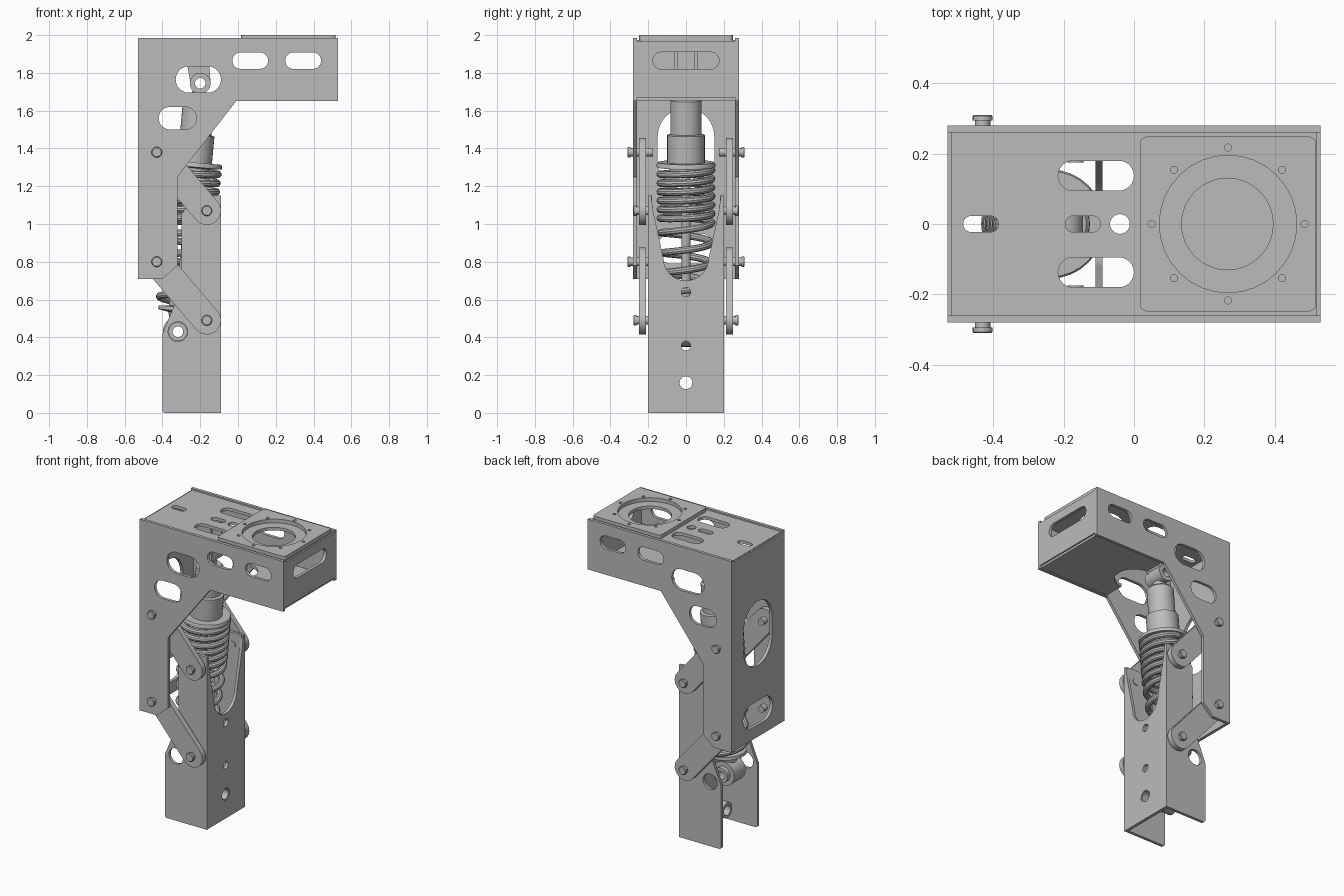
import bpy, bmesh, math
from mathutils import Matrix, Vector

if "Cube" in bpy.data.objects:
    bpy.data.objects.remove(bpy.data.objects["Cube"])

GREY = (0.5, 0.5, 0.5, 1)
metal = bpy.data.materials.new("grey metal")
metal.use_nodes = True
metal.diffuse_color = GREY
metal.node_tree.nodes["Principled BSDF"].inputs["Base Color"].default_value = GREY

# Sketch plane to world: "x" takes (y, z), "y" takes (x, z), "z" takes (x, y)
PLANES = {
    "x": Matrix(((0, 0, 1, 0), (1, 0, 0, 0), (0, 1, 0, 0), (0, 0, 0, 1))),
    "y": Matrix(((1, 0, 0, 0), (0, 0, -1, 0), (0, 1, 0, 0), (0, 0, 0, 1))),
    "z": Matrix.Identity(4),
}


def add(name, mesh, matrix):
    ob = bpy.data.objects.new(name, mesh)
    bpy.context.collection.objects.link(ob)
    mesh.transform(matrix)
    mesh.materials.clear()
    mesh.materials.append(metal)
    bpy.ops.object.select_all(action="DESELECT")
    ob.select_set(True)
    bpy.context.view_layer.objects.active = ob
    bpy.ops.object.shade_smooth_by_angle(angle=math.radians(35))
    return ob


def curve_mesh(curve):
    tmp = bpy.data.objects.new("tmp", curve)
    bpy.context.collection.objects.link(tmp)
    bpy.context.view_layer.update()
    mesh = bpy.data.meshes.new_from_object(
        tmp.evaluated_get(bpy.context.evaluated_depsgraph_get()))
    bpy.data.objects.remove(tmp)
    return mesh


def spline(curve, pts, cyclic=True):
    s = curve.splines.new("POLY")
    s.points.add(len(pts) - 1)
    for p, q in zip(s.points, pts):
        p.co = (*q, 0, 1) if len(q) == 2 else (*q, 1)
    s.use_cyclic_u = cyclic


def capsule(a, b, r, n=12):
    """Rounded slot outline between two points; equal points give a circle."""
    a, b = Vector(a), Vector(b)
    t = math.atan2(b.y - a.y, b.x - a.x)
    ends = ((b, t - math.pi / 2), (a, t + math.pi / 2))
    return [c + Vector((math.cos(s + math.pi * i / n), math.sin(s + math.pi * i / n))) * r
            for c, s in ends for i in range(n + (a != b))]


def circle(x, y, r):
    return capsule((x, y), (x, y), r, 16)


def slot(x, y, w, h):
    d = abs(w - h) / 2
    off = Vector((d, 0)) if w > h else Vector((0, d))
    return capsule(Vector((x, y)) - off, Vector((x, y)) + off, min(w, h) / 2)


def rect(x0, x1, y0, y1):
    return [(x0, y0), (x1, y0), (x1, y1), (x0, y1)]


def plate(name, plane, lo, hi, outline, holes=()):
    """Sheet with holes, spanning lo to hi along the plane's normal."""
    c = bpy.data.curves.new(name, "CURVE")
    c.dimensions, c.fill_mode, c.extrude = "2D", "BOTH", (hi - lo) / 2
    for loop in (outline, *holes):
        spline(c, loop)
    axis = Vector([plane == k for k in "xyz"])
    return add(name, curve_mesh(c), Matrix.Translation(axis * (lo + hi) / 2) @ PLANES[plane])


def lathe(name, profile, matrix, steps=32):
    """Revolve (radius, height) points round local z."""
    bm = bmesh.new()
    vs = [bm.verts.new((r, 0, h)) for r, h in profile]
    es = [bm.edges.new(p) for p in zip(vs, vs[1:])]
    bmesh.ops.spin(bm, geom=vs + es, cent=(0, 0, 0), axis=(0, 0, 1),
                   angle=2 * math.pi, steps=steps)
    bmesh.ops.remove_doubles(bm, verts=bm.verts, dist=1e-5)
    bmesh.ops.recalc_face_normals(bm, faces=bm.faces)
    mesh = bpy.data.meshes.new(name)
    bm.to_mesh(mesh)
    bm.free()
    return add(name, mesh, matrix)


def tube(name, axis, at, r, hole, length):
    h = length / 2
    prof = [(hole, -h), (r, -h), (r, h), (hole, h), (hole, -h)]
    return lathe(name, prof, Matrix.Translation(at) @ PLANES[axis])


# Upper bracket: side cheeks, back, top, end and underside sheets
T = 0.02
UP, LOW = (-0.43, 1.38), (-0.43, 0.80)
cheek = [(-0.53, 0.71), (-0.4, 0.71), (-0.32, 0.78), (-0.32, 1.25), (-0.01, 1.65),
         (0.53, 1.65), (0.53, 1.985), (-0.53, 1.985)]
cheek_holes = [slot(0.065, 1.865, 0.19, 0.088), slot(0.345, 1.865, 0.19, 0.088),
               slot(-0.21, 1.765, 0.24, 0.14), slot(-0.32, 1.56, 0.2, 0.12)]
for side, s in (("right", -1), ("left", 1)):
    y0, y1 = sorted((s * 0.26, s * 0.28))
    plate(side + "_bracket_cheek", "y", y0, y1, cheek, cheek_holes)
plate("bracket_back", "x", -0.53, -0.51, rect(-0.26, 0.26, 0.71, 1.97),
      [slot(0, 1.4, 0.3, 0.43), slot(0, 0.87, 0.31, 0.16)])
plate("bracket_end", "x", 0.51, 0.53, rect(-0.26, 0.26, 1.67, 1.97),
      [slot(0, 1.865, 0.35, 0.09)])
plate("bracket_top", "z", 1.955, 1.975, rect(-0.52, 0.52, -0.26, 0.26),
      [slot(-0.108, 0.137, 0.215, 0.085), slot(-0.108, -0.137, 0.215, 0.085),
       slot(-0.435, 0, 0.1, 0.046), slot(-0.145, 0, 0.1, 0.046),
       circle(-0.04, 0, 0.028), circle(0.265, 0, 0.13)])
notch = [(0.12 * math.sin(a), 0.12 * math.cos(a))
         for a in [math.pi * i / 16 for i in range(17)]]
plate("bracket_underside", "z", 1.655, 1.675,
      [(0, 0.26), *notch, (0, -0.26), (0.52, -0.26), (0.52, 0.26)])

# Mounting plate with a ring of screw holes
CX = 0.267
screws = [circle(CX + 0.217 * math.cos(k * math.pi / 4),
                 0.217 * math.sin(k * math.pi / 4), 0.01) for k in range(8)]
corners = [(CX + sx * 0.23, sy * 0.228, a) for sx, sy, a in
           ((1, 1, 0), (-1, 1, 1), (-1, -1, 2), (1, -1, 3))]
rounded = [(x + 0.02 * math.cos((a + i / 4) * math.pi / 2),
            y + 0.02 * math.sin((a + i / 4) * math.pi / 2))
           for x, y, a in corners for i in range(5)]
plate("mounting_plate", "z", 1.975, 2.0, rounded, [circle(CX, 0, 0.195), *screws])

# Lower leg channel: front sheet with a deep U notch, and two side sheets
u_bottom = [(0.12 * math.cos(a), 0.82 - 0.12 * math.sin(a))
            for a in [math.pi * i / 16 for i in range(17)]]
plate("leg_front", "x", -0.11, -0.09,
      [(-0.2, 0), (0.2, 0), (0.2, 1.15), (0.185, 1.15), (0.172, 1.06), *u_bottom,
       (-0.172, 1.06), (-0.185, 1.15), (-0.2, 1.15)],
      [circle(0, 0.64, 0.025), circle(0, 0.355, 0.025), circle(0, 0.16, 0.04)])
leg_side = [(-0.39, 0), (-0.1, 0), (-0.1, 1.15), (-0.23, 1.15), (-0.3, 1.05),
            (-0.3, 0.66), (-0.4, 0.42), (-0.4, 0.01)]
for side, s in (("right", -1), ("left", 1)):
    y0, y1 = sorted((s * 0.18, s * 0.2))
    plate(side + "_leg_side", "y", y0, y1, leg_side, [circle(-0.318, 0.43, 0.052)])
tube("leg_sleeve", "x", (-0.2, 0, 0.16), 0.052, 0.034, 0.21)

# Four parallel links with their pivot bolts
for side, s in (("right", -1), ("left", 1)):
    for level, (x, z) in (("upper", UP), ("lower", LOW)):
        foot = (x + 0.265, z - 0.31)
        y0, y1 = sorted((s * 0.212, s * 0.248))
        plate(f"{side}_{level}_link", "y", y0, y1, capsule((x, z), foot, 0.075))
        for end, (bx, bz), tip in (("top", (x, z), 0.31), ("bottom", foot, 0.278)):
            prof = [(0, 0.175), (0.022, 0.175), (0.022, tip - 0.016), (0.028, tip - 0.016),
                    (0.028, tip - 0.004), (0.024, tip), (0, tip)]
            turn = Matrix.Rotation(-s * math.pi / 2, 4, "X")
            lathe(f"{side}_{level}_{end}_bolt", prof,
                  Matrix.Translation((bx, 0, bz)) @ turn, 20)

# Shock absorber, built along the line from lower eye to upper eye
low, top = Vector((-0.318, 0, 0.43)), Vector((-0.2, 0, 1.745))
along = top - low
frame = Matrix.Translation(low) @ along.to_track_quat("Z", "Y").to_matrix().to_4x4()
L = along.length
lathe("shock_body", [(0, L - 0.045), (0.04, L - 0.045), (0.04, 1.24), (0.072, 1.24),
                     (0.083, 1.228), (0.083, 1.05), (0.1, 1.045), (0.1, 0.9), (0.15, 0.9),
                     (0.155, 0.89), (0.155, 0.875), (0.09, 0.87), (0.09, 0.84), (0, 0.84)], frame)
lathe("shock_rod", [(0, 0.1), (0.024, 0.1), (0.024, 0.86), (0, 0.86)], frame, 20)
lathe("shock_lower_seat", [(0, 0.06), (0.05, 0.06), (0.06, 0.1), (0.115, 0.11),
                           (0.115, 0.13), (0.06, 0.135), (0.06, 0.19), (0, 0.19)], frame)
tube("shock_lower_eye", "y", low, 0.08, 0.03, 0.12)
tube("shock_lower_bushing", "y", low, 0.05, 0.028, 0.18)
tube("shock_upper_eye", "y", top, 0.055, 0.028, 0.14)

# Spring: open coils below, tight coils above, slightly wider at the top
c = bpy.data.curves.new("shock_spring", "CURVE")
c.dimensions, c.bevel_depth, c.bevel_resolution, c.use_fill_caps = "3D", 0.019, 3, True
N, OPEN, TIGHT = 28, 4, 6
coil = []
for i in range(N * (OPEN + TIGHT) + 1):
    n = i / N
    h = 0.15 + 0.43 * n / OPEN if n < OPEN else 0.58 + 0.28 * (n - OPEN) / TIGHT
    r = 0.113 + 0.024 * min(1, n / OPEN)
    a = 2 * math.pi * n
    coil.append((r * math.cos(a), r * math.sin(a), h))
spline(c, coil, False)
add("shock_spring", curve_mesh(c), frame)

# Hanger holding the upper eye under the top sheet
hanger = [(-0.29, 1.96), (-0.16, 1.96), (-0.145, 1.745), (-0.2, 1.69), (-0.245, 1.71)]
for side, s in (("right", -1), ("left", 1)):
    y0, y1 = sorted((s * 0.045, s * 0.062))
    plate(side + "_shock_hanger", "y", y0, y1, hanger, [circle(top.x, top.z, 0.03)])
